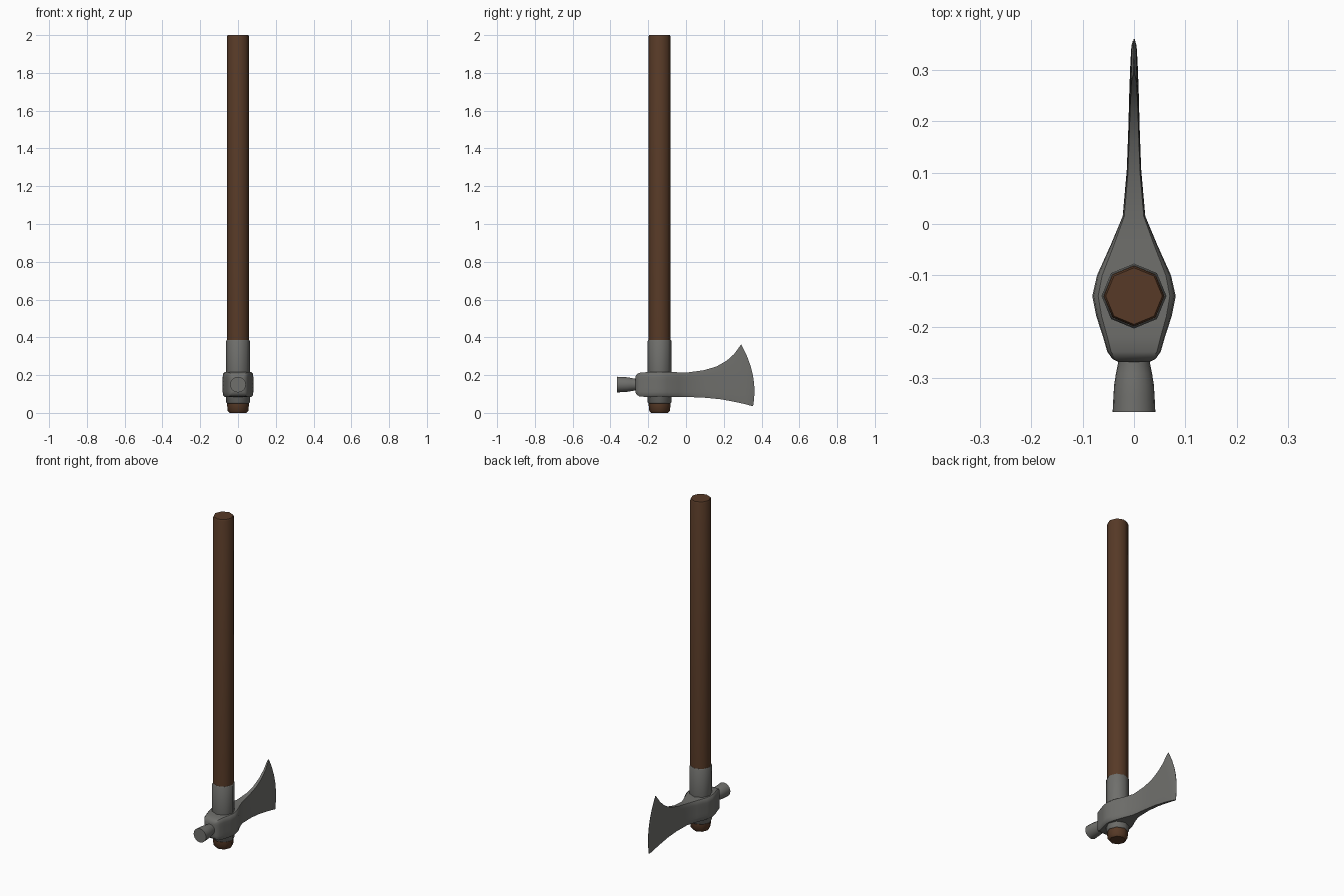
import bpy, bmesh, math

if "Cube" in bpy.data.objects:
    bpy.data.objects.remove(bpy.data.objects["Cube"])


def material(name, rgb):
    m = bpy.data.materials.new(name)
    m.diffuse_color = (*rgb, 1)
    m.use_nodes = True
    m.node_tree.nodes["Principled BSDF"].inputs["Base Color"].default_value = m.diffuse_color
    return m


WOOD = material("dark brown wood", (0.095, 0.042, 0.020))
STEEL = material("grey steel", (0.16, 0.16, 0.15))
CY = -0.14   # handle axis
CZ = 0.15    # head mid height


def loft(name, rings, mat, angle):
    """Skin a list of equal-length rings and cap both ends."""
    bm = bmesh.new()
    vr = [[bm.verts.new(p) for p in r] for r in rings]
    n = len(vr[0])
    for a, b in zip(vr, vr[1:]):
        for i in range(n):
            j = (i + 1) % n
            bm.faces.new((a[i], a[j], b[j], b[i]))
    bm.faces.new(vr[0])
    bm.faces.new(vr[-1])
    bmesh.ops.recalc_face_normals(bm, faces=bm.faces)
    me = bpy.data.meshes.new(name)
    bm.to_mesh(me)
    bm.free()
    me.materials.append(mat)
    ob = bpy.data.objects.new(name, me)
    bpy.context.collection.objects.link(ob)
    bpy.ops.object.select_all(action='DESELECT')
    ob.select_set(True)
    bpy.context.view_layer.objects.active = ob
    bpy.ops.object.shade_smooth_by_angle(angle=math.radians(angle))
    return ob


def circle(n, r):
    return [(r * math.cos(2 * math.pi * i / n), r * math.sin(2 * math.pi * i / n))
            for i in range(n)]


def post(name, profile, mat):
    """Octagonal upright from (radius, z) pairs."""
    loft(name, [[(x, CY + y, z) for x, y in circle(8, r)] for r, z in profile], mat, 50)


# Wooden handle with chamfered ends, and the metal sleeve around it
post("handle", [(0.045, 0.0), (0.055, 0.012), (0.058, 0.045), (0.059, 0.2),
                (0.059, 1.99), (0.055, 2.0)], WOOD)
post("sleeve", [(0.058, 0.05), (0.063, 0.055), (0.063, 0.38), (0.060, 0.386)], STEEL)

# Axe head: (y top, z top, y bottom, z bottom, edge bulge, half width)
stations = [
    (-0.268, 0.190, -0.268, 0.110, 0, 0.030),
    (-0.262, 0.203, -0.262, 0.097, 0, 0.042),
    (-0.248, 0.212, -0.248, 0.088, 0, 0.052),
    (-0.220, 0.215, -0.220, 0.085, 0, 0.060),
    (-0.180, 0.216, -0.180, 0.084, 0, 0.073),
    (-0.140, 0.216, -0.140, 0.084, 0, 0.081),
    (-0.100, 0.216, -0.100, 0.084, 0, 0.072),
    (-0.040, 0.215, -0.040, 0.085, 0, 0.045),
    (0.015, 0.215, 0.015, 0.084, 0, 0.022),
    (0.095, 0.226, 0.105, 0.080, 0.004, 0.014),
    (0.160, 0.245, 0.185, 0.072, 0.010, 0.011),
    (0.215, 0.276, 0.260, 0.058, 0.018, 0.009),
    (0.255, 0.312, 0.310, 0.047, 0.024, 0.007),
    (0.280, 0.346, 0.340, 0.039, 0.028, 0.005),
    (0.292, 0.362, 0.355, 0.035, 0.031, 0.0008),
]
# side column: (fraction of height, fraction of half width)
side = [(0, 0.86), (0.06, 0.97), (0.2, 1), (0.35, 1), (0.5, 1),
        (0.65, 1), (0.8, 1), (0.94, 0.97), (1, 0.86)]
rings = []
for yt, zt, yb, zb, bulge, w in stations:
    col = [(k * w, yt + (yb - yt) * t + bulge * 4 * t * (1 - t), zt + (zb - zt) * t)
           for t, k in side]
    rings.append(col + [(-x, y, z) for x, y, z in reversed(col)])
loft("axe_head", rings, STEEL, 40)

# Round hammer poll at the back
poll = [(-0.255, 0.032), (-0.270, 0.031), (-0.290, 0.035), (-0.312, 0.0385),
        (-0.335, 0.040), (-0.365, 0.0415)]
loft("hammer_poll", [[(x, y, CZ + z) for x, z in circle(20, r)] for y, r in poll], STEEL, 40)
